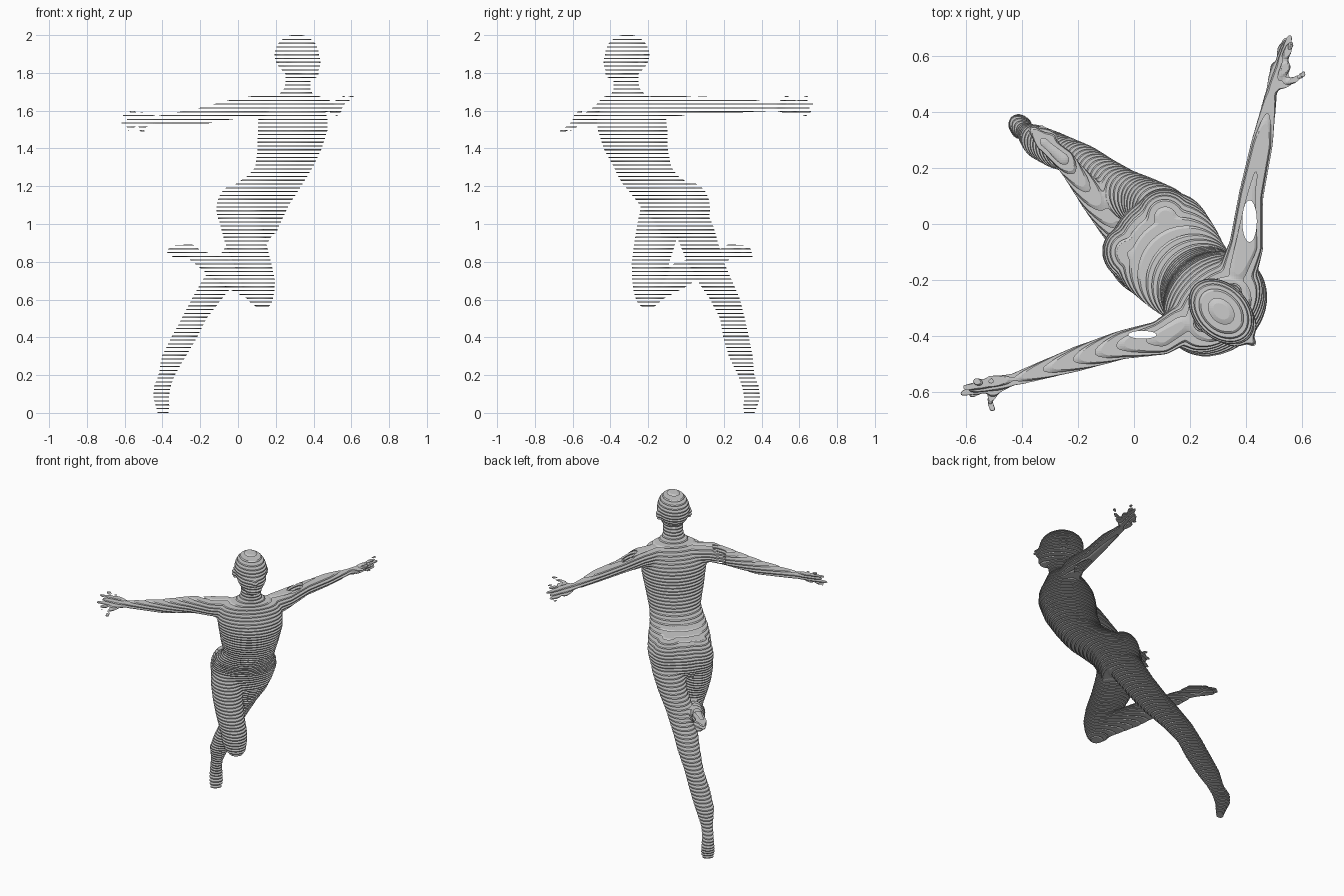
import bpy, bmesh
from math import sin, cos, pi, sqrt
from mathutils import Vector, Matrix

S = sqrt(0.5)
bm = bmesh.new()


def place(f, l, z):
    """Figure frame (forward, left, up) to world: the figure faces +x,-y."""
    return Vector((S * (f + l), S * (l - f), z))


def loft(rings, n=32):
    """Stack of horizontal ellipses: (z, forward, left, depth radius, width radius)."""
    loops = [[bm.verts.new(place(f + a * cos(2 * pi * i / n), l + b * sin(2 * pi * i / n), z))
              for i in range(n)] for z, f, l, a, b in rings]
    faces = [bm.faces.new((p[i], p[(i + 1) % n], q[(i + 1) % n], q[i]))
             for p, q in zip(loops, loops[1:]) for i in range(n)]
    faces += [bm.faces.new(loops[0][::-1]), bm.faces.new(loops[-1])]
    bmesh.ops.recalc_face_normals(bm, faces=faces)


def blob(f, l, z, a, b, h):
    """Ellipsoid aligned with the figure frame."""
    m = Matrix.Translation(place(f, l, z)) @ Matrix.Rotation(-pi / 4, 4, 'Z') @ Matrix.Diagonal((a, b, h, 1))
    bmesh.ops.create_uvsphere(bm, u_segments=32, v_segments=20, radius=1, matrix=m)


def limb(points):
    """Chain of tapered capsules through world points (x, y, z, radius)."""
    for p, q in zip(points, points[1:]):
        part = bmesh.new()
        for x, y, z, r in (p, q):
            bmesh.ops.create_icosphere(part, subdivisions=3, radius=r, matrix=Matrix.Translation((x, y, z)))
        res = bmesh.ops.convex_hull(part, input=part.verts[:])
        junk = {g for g in res["geom_interior"] if isinstance(g, bmesh.types.BMVert)}
        bmesh.ops.delete(part, geom=list(junk), context='VERTS')
        bmesh.ops.recalc_face_normals(part, faces=part.faces[:])
        tmp = bpy.data.meshes.new("segment")
        part.to_mesh(tmp)
        part.free()
        bm.from_mesh(tmp)
        bpy.data.meshes.remove(tmp)


# torso, pelvis to neck
loft([(0.95, 0.10, 0.01, 0.09, 0.15), (1.02, 0.085, 0.01, 0.135, 0.19), (1.10, 0.11, 0.018, 0.16, 0.198),
      (1.17, 0.17, 0.012, 0.185, 0.19), (1.21, 0.225, 0.005, 0.18, 0.178), (1.25, 0.285, 0.005, 0.155, 0.166),
      (1.30, 0.335, 0.01, 0.147, 0.158), (1.40, 0.382, 0.005, 0.162, 0.178), (1.50, 0.405, 0.005, 0.175, 0.196),
      (1.56, 0.41, 0, 0.165, 0.20), (1.62, 0.415, 0, 0.13, 0.19), (1.66, 0.425, 0, 0.105, 0.16),
      (1.69, 0.435, 0, 0.085, 0.09), (1.72, 0.445, 0, 0.072, 0.062), (1.80, 0.455, 0, 0.075, 0.06)])
# buttocks
blob(0.065, 0.095, 1.08, 0.11, 0.105, 0.14)
blob(0.065, -0.085, 1.08, 0.105, 0.095, 0.13)

# head, jaw, chin, nose, ears
blob(0.44, 0, 1.895, 0.135, 0.098, 0.109)
blob(0.47, 0, 1.855, 0.12, 0.088, 0.09)
blob(0.525, 0, 1.80, 0.058, 0.055, 0.038)
blob(0.588, 0, 1.86, 0.026, 0.017, 0.024)
for side in (-1, 1):
    blob(0.42, side * 0.097, 1.865, 0.025, 0.014, 0.035)

# straight left leg with pointed foot
loft([(-0.015, -0.515, -0.045, 0.018, 0.032), (0.03, -0.522, -0.042, 0.03, 0.042),
      (0.08, -0.535, -0.04, 0.045, 0.04), (0.14, -0.525, -0.042, 0.054, 0.034),
      (0.20, -0.492, -0.042, 0.05, 0.036), (0.30, -0.445, -0.035, 0.07, 0.058),
      (0.40, -0.389, -0.014, 0.075, 0.062), (0.50, -0.338, 0.01, 0.074, 0.058),
      (0.60, -0.265, 0.028, 0.09, 0.068), (0.70, -0.177, 0.038, 0.105, 0.077),
      (0.80, -0.09, 0.055, 0.11, 0.085), (0.90, -0.01, 0.085, 0.115, 0.09),
      (1.00, 0.055, 0.10, 0.12, 0.10), (1.08, 0.10, 0.10, 0.10, 0.09)])

# bent right leg: thigh, then shin and foot trailing behind
loft([(0.56, 0.235, -0.05, 0.03, 0.035), (0.59, 0.225, -0.055, 0.065, 0.062), (0.64, 0.215, -0.06, 0.09, 0.075),
      (0.70, 0.213, -0.062, 0.10, 0.08), (0.80, 0.185, -0.08, 0.115, 0.085),
      (0.90, 0.145, -0.088, 0.125, 0.092), (1.00, 0.115, -0.088, 0.13, 0.098), (1.08, 0.11, -0.08, 0.12, 0.09)])
limb([(0.10, -0.17, 0.655, 0.07), (-0.03, -0.04, 0.725, 0.07), (-0.14, 0.09, 0.785, 0.053),
      (-0.22, 0.19, 0.83, 0.038), (-0.25, 0.23, 0.855, 0.038), (-0.32, 0.29, 0.86, 0.03)])
limb([(-0.32, 0.29, 0.86, 0.032), (-0.36, 0.335, 0.855, 0.018)])
limb([(-0.30, 0.30, 0.85, 0.03), (-0.33, 0.335, 0.828, 0.018)])

# arms: shoulder to wrist
limb([(0.37, -0.17, 1.61, 0.07), (0.40, -0.08, 1.625, 0.062), (0.417, 0.10, 1.63, 0.045),
      (0.455, 0.28, 1.63, 0.040), (0.488, 0.46, 1.62, 0.023)])
limb([(0.17, -0.36, 1.61, 0.07), (0.10, -0.405, 1.62, 0.062), (-0.04, -0.43, 1.605, 0.052),
      (-0.20, -0.48, 1.57, 0.045), (-0.42, -0.552, 1.55, 0.024)])
# palms: wrist fanned out to both knuckle edges
for wrist, edges in (((0.49, 0.47, 1.62), ((0.505, 0.56, 1.60), (0.525, 0.57, 1.62), (0.542, 0.56, 1.645))),
                     ((-0.43, -0.555, 1.55), ((-0.51, -0.56, 1.575), (-0.52, -0.575, 1.55), (-0.51, -0.595, 1.525)))):
    for edge in edges:
        limb([(*wrist, 0.021), (*edge, 0.02)])
# fingers and thumbs: root, tips, root radius
hands = [((0.523, 0.565, 1.62), [(0.523, 0.635, 1.58), (0.54, 0.655, 1.60), (0.555, 0.664, 1.635),
                                 (0.56, 0.64, 1.67)]),
         ((0.53, 0.50, 1.63), [(0.575, 0.515, 1.655)]),
         ((-0.52, -0.575, 1.55), [(-0.565, -0.56, 1.60), (-0.60, -0.582, 1.575), (-0.61, -0.604, 1.53),
                                  (-0.58, -0.61, 1.505)]),
         ((-0.48, -0.575, 1.54), [(-0.515, -0.63, 1.505)])]
for root, tips in hands:
    for tip in tips:
        limb([(*root, 0.02), (*tip, 0.012)])
limb([(0.575, 0.515, 1.655, 0.012), (0.605, 0.535, 1.675, 0.011)])
limb([(-0.515, -0.63, 1.505, 0.012), (-0.505, -0.66, 1.49, 0.012)])

mesh = bpy.data.meshes.new("sliced_figure")
bm.to_mesh(mesh)
bm.free()
figure = bpy.data.objects.new("sliced_figure", mesh)
bpy.context.collection.objects.link(figure)


def helper(name, build):
    """Hidden cutter object."""
    b = bmesh.new()
    build(b)
    m = bpy.data.meshes.new(name)
    b.to_mesh(m)
    b.free()
    o = bpy.data.objects.new(name, m)
    bpy.context.collection.objects.link(o)
    o.hide_render = True
    return o


# one hundred thin horizontal sheets
COUNT, THICK = 100, 0.006


def sheets(b):
    for i in range(COUNT):
        z = i * (2 - THICK) / (COUNT - 1) + THICK / 2
        bmesh.ops.create_cube(b, size=1, matrix=Matrix.Translation((0, 0, z)) @ Matrix.Diagonal((3, 3, THICK, 1)))


# openings left in the upper arms
def openings(b):
    for x, y, rx, ry in ((0.412, 0.01, 0.026, 0.075), (0.03, -0.395, 0.05, 0.014)):
        m = Matrix.Translation((x, y, 1.62)) @ Matrix.Diagonal((rx, ry, 1, 1))
        bmesh.ops.create_cone(b, cap_ends=True, segments=20, radius1=1, radius2=1, depth=0.3, matrix=m)


cutters = [(helper("arm_openings", openings), 'DIFFERENCE'), (helper("slicing_sheets", sheets), 'INTERSECT')]

# merge the parts into one skin, soften, slice
remesh = figure.modifiers.new("merge", 'REMESH')
remesh.mode = 'VOXEL'
remesh.voxel_size = 0.008
soft = figure.modifiers.new("soften", 'SMOOTH')
soft.factor = 0.5
soft.iterations = 5
for cutter, op in cutters:
    mod = figure.modifiers.new(cutter.name, 'BOOLEAN')
    mod.operation = op
    mod.solver = 'MANIFOLD'
    mod.object = cutter
bpy.context.view_layer.update()
result = bpy.data.meshes.new_from_object(figure.evaluated_get(bpy.context.evaluated_depsgraph_get()))
figure.modifiers.clear()
figure.data = result
result.name = "sliced_figure"
for poly in result.polygons:
    poly.use_smooth = False
for cutter, op in cutters:
    bpy.data.objects.remove(cutter)
